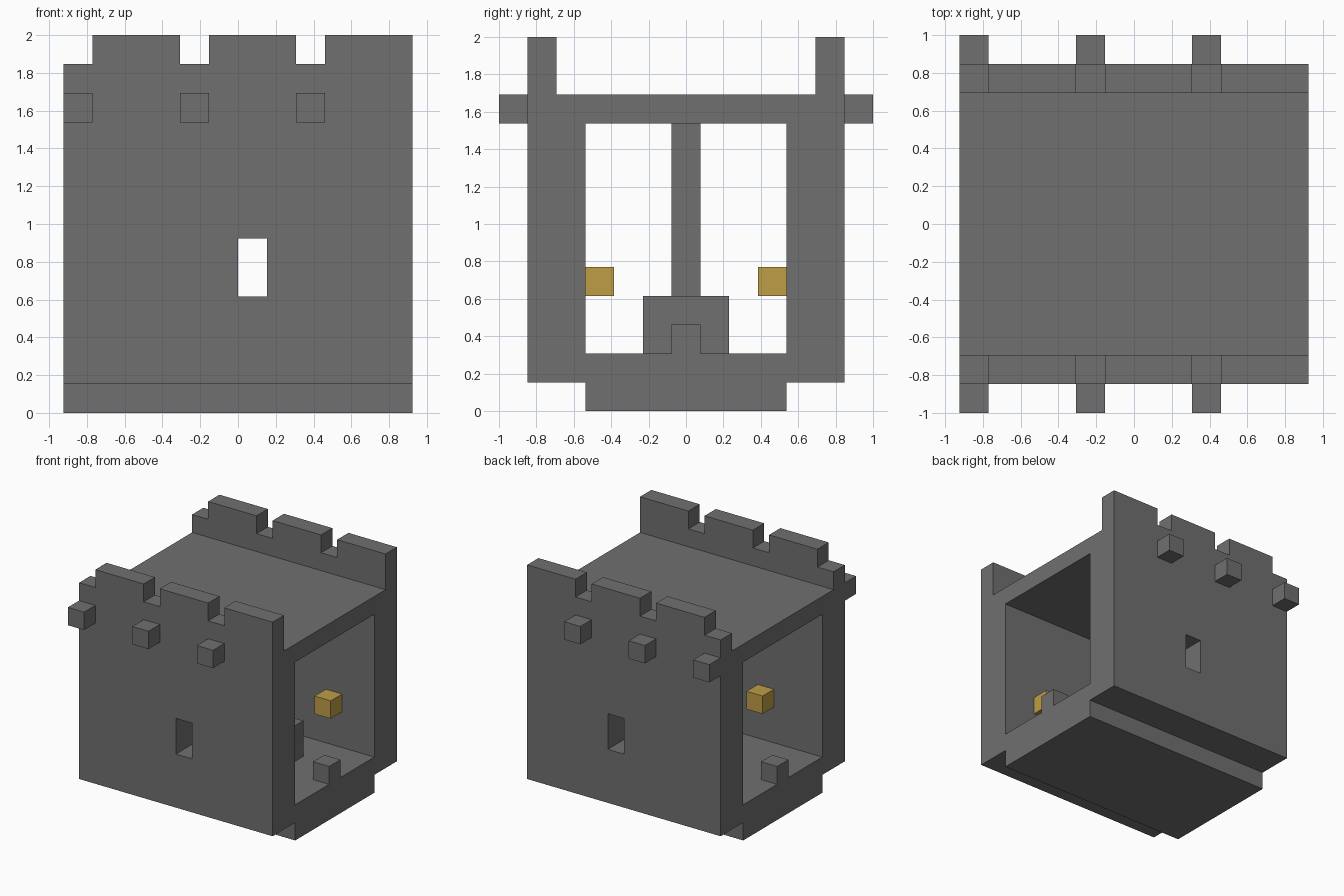
import bpy

U = 2 / 13  # one block

cube = bpy.data.objects.get("Cube")
if cube:
    bpy.data.objects.remove(cube, do_unlink=True)


def material(name, color):
    m = bpy.data.materials.new(name)
    m.use_nodes = True
    m.diffuse_color = color
    m.node_tree.nodes["Principled BSDF"].inputs["Base Color"].default_value = color
    return m


stone = material("stone grey", (0.163, 0.160, 0.166, 1))
gold = material("lamp gold", (0.52, 0.337, 0.063, 1))


def add_mesh(name, verts, faces, mat):
    me = bpy.data.meshes.new(name)
    me.from_pydata([[c * U for c in v] for v in verts], [], faces)
    me.materials.append(mat)
    ob = bpy.data.objects.new(name, me)
    bpy.context.collection.objects.link(ob)
    return ob


def extrude_x(name, profile, x0, x1, mat=stone):
    """Extrude a counter-clockwise (y, z) profile along x."""
    n = len(profile)
    verts = [(x, y, z) for x in (x0, x1) for y, z in profile]
    faces = [list(range(n))[::-1], list(range(n, 2 * n))]
    faces += [[i, (i + 1) % n, (i + 1) % n + n, i + n] for i in range(n)]
    return add_mesh(name, verts, faces, mat)


def box(name, x, y, z, mat=stone):
    return extrude_x(name, [(y[0], z[0]), (y[1], z[0]), (y[1], z[1]), (y[0], z[1])], *x, mat)


def cut(target, x, y, z):
    cutter = box("cutter", x, y, z)
    cutter.hide_render = True
    mod = target.modifiers.new("cut", "BOOLEAN")
    mod.operation, mod.solver, mod.object = "DIFFERENCE", "EXACT", cutter
    bpy.context.view_layer.update()
    result = target.evaluated_get(bpy.context.evaluated_depsgraph_get())
    me = bpy.data.meshes.new_from_object(result)
    target.modifiers.clear()
    target.data = me
    bpy.data.objects.remove(cutter, do_unlink=True)


# Gatehouse shell: stepped foot, thick walls, flat roof and parapets
half = [(3.5, 0), (3.5, 1), (5.5, 1), (5.5, 13), (4.5, 13), (4.5, 11)]
shell = extrude_x("gatehouse_shell", half + [(-y, z) for y, z in reversed(half)], -6, 6)

# Passage through the middle, window through both walls
cut(shell, (-7, 7), (-3.5, 3.5), (2, 10))
cut(shell, (0, 1), (-7, 7), (4, 6))

# Battlement gaps with a corbel below each one
for i, x in enumerate((-6, -2, 2)):
    cut(shell, (x - (i == 0), x + 1), (-7, 7), (12, 14))
    box(f"corbel_front_{i}", (x, x + 1), (-6.5, -5.5), (10, 11))
    box(f"corbel_back_{i}", (x, x + 1), (5.5, 6.5), (10, 11))

# Joined plinth with two pillars up to the ceiling
box("pillar_plinth", (-2, 3), (-1.5, 1.5), (2, 4))
for x in (-1, 1):
    box("pillar", (x, x + 1), (-0.5, 0.5), (4, 10))

# Stop block at each passage end
for x in (-6, 5):
    box("stop_block", (x, x + 1), (-0.5, 0.5), (2, 3))

# Wall lamps inside the passage
for x in (-3, 3):
    for y in (-3.5, 2.5):
        box("wall_lamp", (x, x + 1), (y, y + 1), (4, 5), gold)
